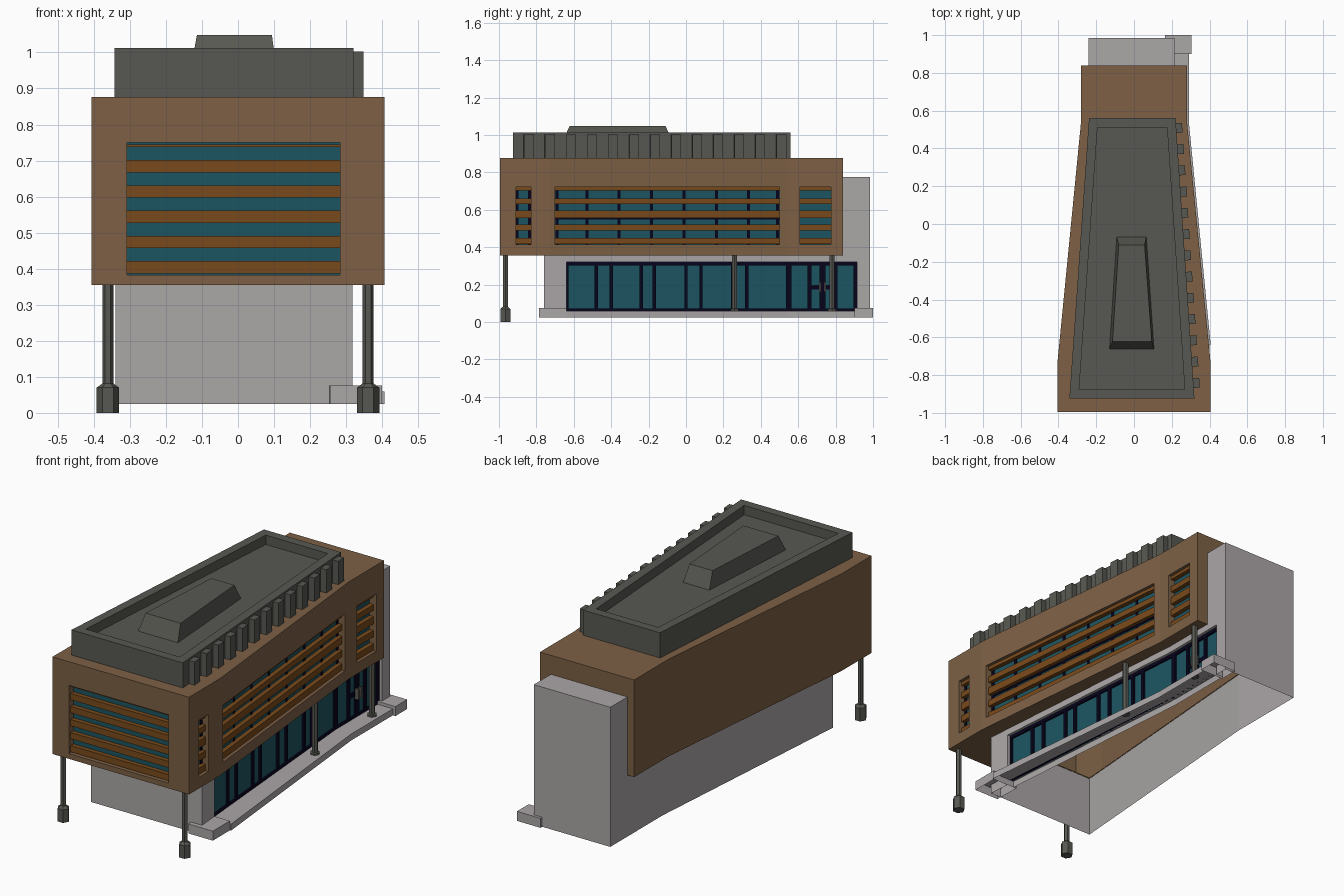
import bpy, bmesh, math

if "Cube" in bpy.data.objects:
    bpy.data.objects.remove(bpy.data.objects["Cube"])


def material(name, rgb):
    m = bpy.data.materials.new(name)
    m.diffuse_color = (*rgb, 1)
    m.use_nodes = True
    m.node_tree.nodes["Principled BSDF"].inputs["Base Color"].default_value = m.diffuse_color
    return m


BROWN = material("brown cladding", (0.205, 0.118, 0.06))
PALE = material("pale concrete", (0.41, 0.385, 0.39))
ROOF = material("dark grey", (0.096, 0.098, 0.084))
SLAT = material("orange timber", (0.19, 0.067, 0.011))
GLASS = material("teal glass", (0.012, 0.09, 0.12))
FRAME = material("navy frame", (0.002, 0.001, 0.012))
BEND = 0.545


def finish(name, bm, mat):
    me = bpy.data.meshes.new(name)
    bm.to_mesh(me)
    bm.free()
    ob = bpy.data.objects.new(name, me)
    bpy.context.collection.objects.link(ob)
    me.materials.append(mat)
    return ob


def add_prism(bm, pts, z0, z1, top=None, open_bottom=False):
    """Prism over an outline, optionally with another top outline or no underside."""
    n = len(pts)
    a = [bm.verts.new((x, y, z0)) for x, y in pts]
    b = [bm.verts.new((x, y, z1)) for x, y in (top or pts)]
    faces = [bm.faces.new(a), bm.faces.new(b)]
    for i in range(n):
        j = (i + 1) % n
        faces.append(bm.faces.new((a[i], a[j], b[j], b[i])))
    bmesh.ops.recalc_face_normals(bm, faces=faces)
    if open_bottom:
        bm.faces.remove(faces[0])
    return faces[1]


def prisms(name, items, mat, open_bottom=False):
    bm = bmesh.new()
    for pts, z0, z1 in items:
        add_prism(bm, pts, z0, z1, open_bottom=open_bottom)
    return finish(name, bm, mat)


def cut(ob, name, items):
    cutter = prisms(name, items, BROWN)
    cutter.hide_render = True
    cutter.hide_viewport = True
    mod = ob.modifiers.new(name, 'BOOLEAN')
    mod.operation = 'DIFFERENCE'
    mod.solver = 'EXACT'
    mod.object = cutter


def rect(x0, x1, y0, y1):
    return [(x0, y0), (x1, y0), (x1, y1), (x0, y1)]


# right-hand wall lines: x as a function of y
def upper_x(y):
    t = min(max((y + 0.73) / (BEND + 0.73), 0), 1)
    return 0.405 - 0.125 * t


def lower_x(y):
    t = min(max((y + 0.76) / (BEND + 0.76), 0), 1)
    return 0.318 - 0.103 * t


def roof_x(y):
    return 0.32 - 0.1 * (y + 0.92) / 1.48


def strip(wall, y0, y1, inner, outer):
    """Outline following a wall between two offsets from it."""
    ys = [y0] + ([BEND] if y0 < BEND < y1 else []) + [y1]
    return [(wall(y) + outer, y) for y in ys] + [(wall(y) + inner, y) for y in reversed(ys)]


# upper storey: recessed window openings, hollow above the ground floor
half = [(0.406, -0.995), (0.405, -0.73), (0.28, BEND), (0.28, 0.84)]
upper = prisms("upper_storey", [(half + [(-x, y) for x, y in reversed(half)], 0.355, 0.877)], BROWN)
side_windows = [(-0.91, -0.83), (-0.70, 0.50), (0.61, 0.775)]
cuts = [(rect(-0.308, 0.283, -1.05, -0.95), 0.383, 0.75)]
cuts += [(strip(upper_x, a, b, -0.045, 0.06), 0.415, 0.722) for a, b in side_windows]
cut(upper, "window_cutter", cuts)
room = [(upper_x(y) - 0.052, y) for y in (-0.94, -0.73, BEND, 0.835)]
room += [(-upper_x(y) + 0.005, y) for y in (0.835, BEND, -0.73, -0.94)]
cut(upper, "room_cutter", [(room, 0.36, 0.872)])
well = [(lower_x(y) - 0.04, y) for y in (-0.758, BEND, 0.83)] + [(-0.238, 0.83), (-0.238, BEND), (-0.338, -0.758)]
cut(upper, "stairwell_cutter", [(well, 0.3, 0.45)])

# upper glazing and mullions
panes = [(rect(-0.308, 0.283, -0.956, -0.948), 0.383, 0.75)]
panes += [(strip(upper_x, a, b, -0.048, -0.04), 0.415, 0.722) for a, b in side_windows]
prisms("upper_glass", panes, GLASS)
mull = [-0.903, -0.837, -0.69, -0.53, -0.357, -0.184, -0.011, 0.162, 0.335, 0.49]
bars = [(strip(upper_x, y - 0.008, y + 0.008, -0.042, -0.036), 0.415, 0.722) for y in mull]
bars += [(strip(upper_x, -0.70, 0.50, -0.042, -0.036), z, z + 0.012) for z in (0.547, 0.71)]
prisms("upper_mullions", bars, FRAME)

# horizontal timber slats, set back in the openings
slats = [(rect(-0.308, 0.283, -0.98, -0.955), 0.387 + 0.07 * i, 0.421 + 0.07 * i) for i in range(5)]
slats.append((rect(-0.308, 0.283, -0.98, -0.955), 0.738, 0.744))
for a, b in side_windows:
    slats += [(strip(upper_x, a, b, -0.04, -0.016), z0, z1) for z0, z1 in
              ((0.416, 0.45), (0.488, 0.522), (0.557, 0.597), (0.63, 0.661), (0.702, 0.721))]
prisms("timber_slats", slats, SLAT)

# roof tray with recessed floor
bm = bmesh.new()
lid = add_prism(bm, [(-0.342, -0.925), (0.32, -0.925), (0.22, 0.56), (-0.238, 0.56)], 0.875, 1.012)
bmesh.ops.inset_region(bm, faces=[lid], thickness=0.048, use_even_offset=True)
ext = bmesh.ops.extrude_face_region(bm, geom=[lid])
bmesh.ops.translate(bm, vec=(0, 0, -0.05), verts=[v for v in ext["geom"] if isinstance(v, bmesh.types.BMVert)])
if lid.is_valid:
    bmesh.ops.delete(bm, geom=[lid], context='FACES_ONLY')
bmesh.ops.recalc_face_normals(bm, faces=bm.faces)
finish("roof_tray", bm, ROOF)

# raised roof hatch
bm = bmesh.new()
add_prism(bm, [(-0.131, -0.665), (0.107, -0.665), (0.066, -0.065), (-0.092, -0.065)], 0.955, 1.048,
          [(-0.114, -0.622), (0.094, -0.622), (0.056, -0.11), (-0.081, -0.11)])
finish("roof_hatch", bm, ROOF)

# ribs along the right edge of the roof, square to the slanted edge
ribs = []
for i in range(13):
    y = -0.842 + 0.1125 * i
    pts = strip(roof_x, y - 0.026, y + 0.026, -0.01, 0.032)
    ribs.append(([(px, py + (px - roof_x(y)) * 0.0676) for px, py in pts], 0.874, 1.002))
prisms("roof_ribs", ribs, ROOF)

# ground floor: open-bottomed walls around the glazed side
path = [(0.175, 0.915), (0.215, 0.915), (0.215, 0.985), (-0.24, 0.985), (-0.24, BEND), (-0.34, -0.76),
        (0.318, -0.76), (lower_x(-0.64), -0.64), (lower_x(-0.64) - 0.04, -0.64)]
bm = bmesh.new()
rows = [[bm.verts.new((x, y, z)) for x, y in path] for z in (0.025, 0.356)]
for i in range(len(path) - 1):
    bm.faces.new((rows[0][i], rows[0][i + 1], rows[1][i + 1], rows[1][i]))
finish("ground_walls", bm, PALE)
prisms("window_lintel", [(strip(lower_x, -0.64, 0.915, -0.04, 0), 0.32, 0.356)], PALE)
prisms("rear_tower", [(rect(-0.24, 0.215, 0.838, 0.985), 0.355, 0.775)], PALE, open_bottom=True)

# terrace with raised ends, hollow underneath
deck = [(upper_x(y) + 0.01, y) for y in (-0.64, BEND, 0.9)] + [(lower_x(y) - 0.04, y) for y in (0.9, BEND, -0.64)]
prisms("terrace", [(deck, 0.025, 0.06),
                   ([(0.255, -0.785), (0.40, -0.785), (0.40, -0.64), (0.25, -0.64)], 0.025, 0.076),
                   (rect(0.165, 0.305, 0.9, 1.0), 0.025, 0.076)], PALE, open_bottom=True)

# ground floor glazing, frame and door
prisms("ground_glass", [(strip(lower_x, -0.64, 0.915, -0.034, -0.026), 0.06, 0.32)], GLASS)
frames = [(strip(lower_x, -0.64, 0.915, -0.032, -0.016), z0, z1) for z0, z1 in ((0.06, 0.072), (0.302, 0.32))]
for y, w in ((-0.634, 0.014), (-0.48, 0.018), (-0.40, 0.018), (-0.24, 0.018), (-0.17, 0.018), (0.0, 0.018),
             (0.08, 0.018), (0.25, 0.02), (0.325, 0.018), (0.55, 0.03), (0.66, 0.02), (0.73, 0.03),
             (0.80, 0.02), (0.905, 0.02)):
    frames.append((strip(lower_x, y - w / 2, y + w / 2, -0.032, -0.016), 0.06, 0.32))
frames.append((strip(lower_x, 0.66, 0.80, -0.032, -0.018), 0.175, 0.197))
prisms("window_frames", frames, FRAME)
prisms("door_handles", [(strip(lower_x, y - 0.006, y + 0.006, -0.018, 0.004), 0.16, 0.215)
                        for y in (0.717, 0.743)], ROOF)


# columns with hexagonal footings
def ring(x, y, r, n=6):
    return [(x + r * math.cos(2 * math.pi * i / n), y + r * math.sin(2 * math.pi * i / n)) for i in range(n)]


def column(name, x, y, z, r_base, h_base, r):
    bm = bmesh.new()
    add_prism(bm, ring(x, y, r_base), z, z + h_base)
    add_prism(bm, ring(x, y, r_base), z + h_base, z + h_base * 1.17, ring(x, y, r))
    add_prism(bm, ring(x, y, r), z + h_base, 0.357)
    finish(name, bm, ROOF)


for side, sx in (("left", -1), ("right", 1)):
    column("front_column_" + side, sx * 0.361, -0.966, 0, 0.031, 0.07, 0.015)
column("side_column_front", 0.275, 0.26, 0.055, 0.025, 0.014, 0.016)
column("side_column_rear", 0.25, 0.78, 0.055, 0.025, 0.014, 0.016)
